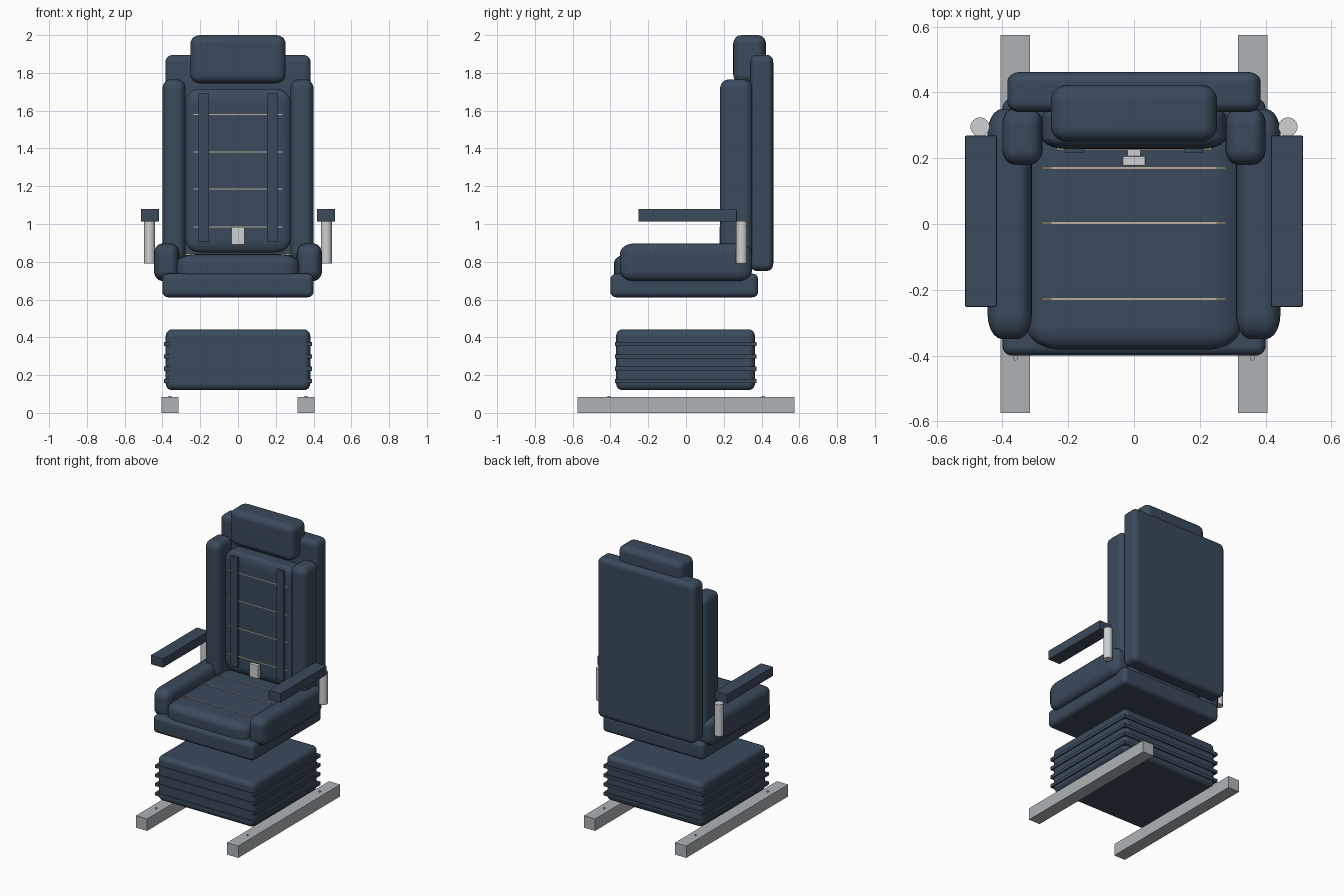
import bpy, bmesh
from mathutils import Vector

if "Cube" in bpy.data.objects:
    bpy.data.objects.remove(bpy.data.objects["Cube"])


def material(name, rgb):
    m = bpy.data.materials.new(name)
    m.diffuse_color = (*rgb, 1)
    m.use_nodes = True
    m.node_tree.nodes["Principled BSDF"].inputs["Base Color"].default_value = m.diffuse_color
    return m


NAVY = material("navy upholstery", (0.043, 0.068, 0.105))
STEEL = material("rail grey", (0.42, 0.45, 0.47))
CHROME = material("light metal", (0.62, 0.63, 0.64))
THREAD = material("tan thread", (0.50, 0.43, 0.34))


def finish(name, bm, mat, smooth=False):
    mesh = bpy.data.meshes.new(name)
    bmesh.ops.recalc_face_normals(bm, faces=bm.faces)
    bm.to_mesh(mesh)
    bm.free()
    mesh.materials.append(mat)
    ob = bpy.data.objects.new(name, mesh)
    bpy.context.collection.objects.link(ob)
    if smooth:
        bpy.ops.object.select_all(action='DESELECT')
        ob.select_set(True)
        bpy.context.view_layer.objects.active = ob
        bpy.ops.object.shade_smooth_by_angle(angle=0.7)
    return ob


def box(name, x, y, z, mat=NAVY, radii=None, segments=5):
    """Box from (min, max) ranges; radii gives the edge rounding along each axis."""
    size = Vector((x[1] - x[0], y[1] - y[0], z[1] - z[0]))
    mid = Vector((x[0] + x[1], y[0] + y[1], z[0] + z[1])) / 2
    r = Vector(radii or (1, 1, 1))
    bm = bmesh.new()
    bmesh.ops.create_cube(bm, size=1)
    for v in bm.verts:
        v.co = Vector(v.co[i] * size[i] / r[i] for i in range(3))
    if radii:
        bmesh.ops.bevel(bm, geom=bm.edges[:], offset=1, segments=segments,
                        profile=0.5, affect='EDGES')
    for v in bm.verts:
        v.co = Vector(v.co[i] * r[i] for i in range(3)) + mid
    ob = finish(name, bm, mat, bool(radii))
    if radii:
        ob.modifiers.new("even shading", 'WEIGHTED_NORMAL').keep_sharp = True
    return ob


def cylinder(name, x, y, z, radius, mat, sides=24):
    bm = bmesh.new()
    bmesh.ops.create_cone(bm, cap_ends=True, segments=sides, radius1=radius,
                          radius2=radius, depth=z[1] - z[0])
    bmesh.ops.translate(bm, verts=bm.verts, vec=(x, y, (z[0] + z[1]) / 2))
    return finish(name, bm, mat, True)


def side(s, a, b):
    """Mirror an x range to the side s."""
    return tuple(sorted((s * a, s * b)))


# Suspension bellows with square ribs
box("bellows", (-0.383, 0.383), (-0.37, 0.365), (0.12, 0.442), radii=(0.035,) * 3)
for i, z in enumerate((0.168, 0.234, 0.299, 0.365)):
    box(f"bellows_rib_{i + 1}", (-0.392, 0.392), (-0.375, 0.373), (z - 0.011, z + 0.011))

# Seat base and cushion
box("seat_base", (-0.4, 0.4), (-0.4, 0.382), (0.612, 0.737), radii=(0.03, 0.03, 0.03))
box("seat_cushion", (-0.325, 0.325), (-0.382, 0.33), (0.69, 0.84), radii=(0.1, 0.07, 0.05))

# Backrest
box("back_panel", (-0.385, 0.385), (0.34, 0.462), (0.752, 1.895), radii=(0.04, 0.03, 0.04))
box("back_cushion", (-0.28, 0.28), (0.228, 0.36), (0.85, 1.715), radii=(0.075, 0.035, 0.075))
box("headrest", (-0.252, 0.252), (0.25, 0.423), (1.745, 2.0), radii=(0.05, 0.045, 0.045))

# Parts on both sides
for s, n in ((-1, "left"), (1, "right")):
    box(f"seat_bolster_{n}", side(s, 0.31, 0.445), (-0.35, 0.35), (0.698, 0.897),
        radii=(0.045, 0.075, 0.055))
    box(f"back_bolster_{n}", side(s, 0.278, 0.4), (0.18, 0.352), (0.8, 1.765),
        radii=(0.04, 0.045, 0.05))
    box(f"armrest_{n}", side(s, 0.417, 0.514), (-0.252, 0.269), (1.013, 1.08),
        radii=(0.005,) * 3, segments=2)
    cylinder(f"armrest_post_{n}", s * 0.468, 0.295, (0.79, 1.017), 0.029, CHROME)
    box(f"strap_{n}", side(s, 0.153, 0.21), (0.215, 0.23), (0.908, 1.692))
    box(f"floor_rail_{n}", side(s, 0.316, 0.405), (-0.575, 0.575), (0, 0.085), STEEL)
    for e in (-1, 1):
        cylinder(f"rail_bolt_{n}_{'front' if e < 0 else 'back'}", s * 0.36, e * 0.407,
                 (0.075, 0.09), 0.008, STEEL, 12)

# Buckle
box("buckle", (-0.035, 0.035), (0.177, 0.206), (0.89, 0.985), CHROME,
    radii=(0.004,) * 3, segments=2)
box("buckle_mount", (-0.02, 0.02), (0.205, 0.23), (0.9, 0.97), CHROME)

# Stitched seams
for i, z in enumerate((0.985, 1.185, 1.382, 1.58)):
    box(f"back_seam_{i + 1}", (-0.235, 0.235), (0.2255, 0.231), (z - 0.003, z + 0.003), THREAD)
for i, y in enumerate((-0.228, 0.003, 0.17)):
    box(f"seat_seam_{i + 1}", (-0.28, 0.28), (y - 0.003, y + 0.003), (0.837, 0.8425), THREAD)
